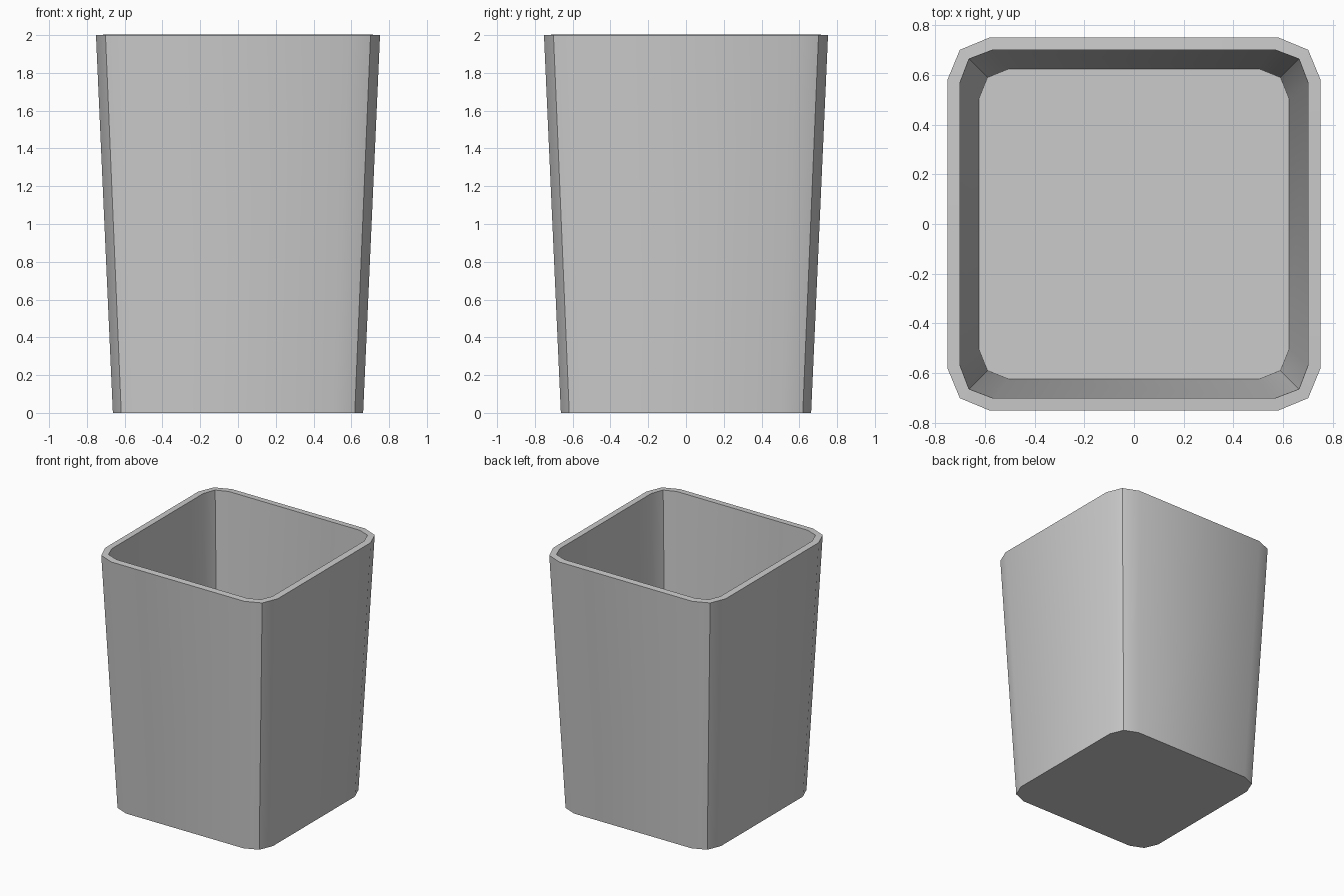
import bpy
import bmesh
import math

if "Cube" in bpy.data.objects:
    bpy.data.objects.remove(bpy.data.objects["Cube"], do_unlink=True)

HALF, RADIUS, HEIGHT = 0.752, 0.172, 2.0
BASE_SCALE = 0.881
WALL = 0.052

# Plain grey material
grey = bpy.data.materials.new("light_grey")
grey.use_nodes = True
colour = (0.6, 0.6, 0.6, 1)
grey.diffuse_color = colour
grey.node_tree.nodes["Principled BSDF"].inputs["Base Color"].default_value = colour


def rounded_square(bm, scale, z):
    """Ring of a square with two-segment rounded corners."""
    ring = []
    for corner in range(4):
        middle = math.radians(45 + 90 * corner)
        reach = (HALF - RADIUS) * math.sqrt(2)
        for step in range(3):
            a = math.radians(90 * corner + 45 * step)
            x = reach * math.cos(middle) + RADIUS * math.cos(a)
            y = reach * math.sin(middle) + RADIUS * math.sin(a)
            ring.append(bm.verts.new((x * scale, y * scale, z)))
    return ring


# Tapered open shell with a closed floor
bm = bmesh.new()
bottom = rounded_square(bm, BASE_SCALE, 0)
top = rounded_square(bm, 1, HEIGHT)
bm.faces.new(reversed(bottom))
for i in range(len(top)):
    j = (i + 1) % len(top)
    bm.faces.new((bottom[i], bottom[j], top[j], top[i]))
mesh = bpy.data.meshes.new("cup_body")
bm.to_mesh(mesh)
bm.free()
mesh.materials.append(grey)
cup = bpy.data.objects.new("cup_body", mesh)
bpy.context.collection.objects.link(cup)

# Wall thickness, grown inward
shell = cup.modifiers.new("wall_thickness", "SOLIDIFY")
shell.thickness = WALL
shell.offset = -1

# Smooth sides with sharp corner, rim and floor edges
bpy.ops.object.select_all(action="DESELECT")
cup.select_set(True)
bpy.context.view_layer.objects.active = cup
bpy.ops.object.modifier_apply(modifier=shell.name)
bpy.ops.object.shade_smooth_by_angle(angle=math.radians(30))
